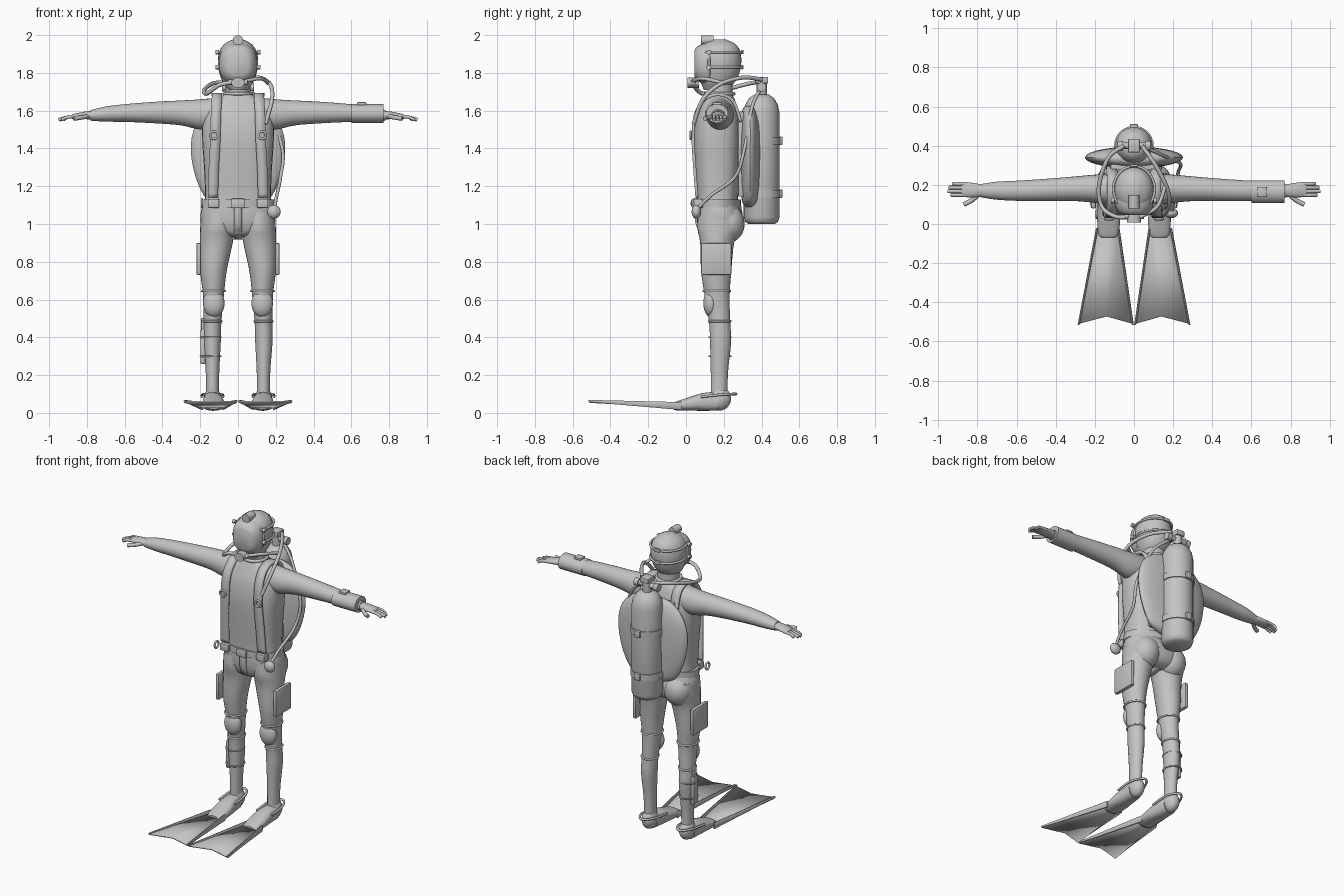
import bpy
import bmesh
import math
from mathutils import Matrix, Vector

default_cube = bpy.data.objects.get("Cube")
if default_cube:
    bpy.data.objects.remove(default_cube, do_unlink=True)

# One neutral grey for the whole figure
grey = bpy.data.materials.new("neutral grey")
grey.use_nodes = True
grey.diffuse_color = (0.55, 0.55, 0.55, 1)
grey.node_tree.nodes["Principled BSDF"].inputs["Base Color"].default_value = grey.diffuse_color


def finish(name, bm, mirror=False):
    """Turn a bmesh into a smooth-shaded object, optionally mirrored across x."""
    bmesh.ops.recalc_face_normals(bm, faces=bm.faces)
    mesh = bpy.data.meshes.new(name)
    bm.to_mesh(mesh)
    bm.free()
    return place(name, mesh, mirror)


def place(name, mesh, mirror):
    mesh.materials.clear()
    mesh.materials.append(grey)
    mesh.shade_smooth()
    mesh.set_sharp_from_angle(angle=math.radians(40))
    obj = bpy.data.objects.new(name, mesh)
    bpy.context.scene.collection.objects.link(obj)
    if mirror:
        modifier = obj.modifiers.new("Mirror", 'MIRROR')
        modifier.use_mirror_merge = False
    return obj


def smooth_path(points, steps):
    """Catmull-Rom interpolation of equally long tuples."""
    result = []
    last = len(points) - 1
    for i in range(last):
        a, b, c, d = (points[max(0, min(last, i + k))] for k in (-1, 0, 1, 2))
        for s in range(steps):
            t = s / steps
            result.append([q + t * ((r - p) + t * ((2 * p - 5 * q + 4 * r - w)
                           + t * (3 * q - p - 3 * r + w))) / 2
                           for p, q, r, w in zip(a, b, c, d)])
    return result + [list(points[last])]


def loft(name, axis, stations, mirror=False, steps=4, power=2.0, sides=28):
    """Stations: position on the axis, two centre coordinates, two radii."""
    along = "xyz".index(axis)
    first, second = [i for i in range(3) if i != along]
    bm = bmesh.new()
    rings = []
    for position, c1, c2, r1, r2 in smooth_path(stations, steps):
        ring = []
        for k in range(sides):
            angle = math.tau * k / sides
            ca, sa = math.cos(angle), math.sin(angle)
            co = Vector()
            co[along] = position
            co[first] = c1 + r1 * math.copysign(abs(ca) ** (2 / power), ca)
            co[second] = c2 + r2 * math.copysign(abs(sa) ** (2 / power), sa)
            ring.append(bm.verts.new(co))
        rings.append(ring)
    for low, high in zip(rings, rings[1:]):
        for k in range(sides):
            n = (k + 1) % sides
            bm.faces.new((low[k], low[n], high[n], high[k]))
    bm.faces.new(rings[0])
    bm.faces.new(rings[-1])
    return finish(name, bm, mirror)


def cylinder(name, axis, start, end, centre, radii, mirror=False):
    return loft(name, axis, [(start, *centre, *radii), (end, *centre, *radii)], mirror, steps=1)


def ellipsoid(name, centre, radii, mirror=False):
    bm = bmesh.new()
    shape = Matrix.Translation(centre) @ Matrix.Diagonal((*radii, 1))
    bmesh.ops.create_uvsphere(bm, u_segments=28, v_segments=18, radius=1, matrix=shape)
    return finish(name, bm, mirror)


def box(name, centre, size, mirror=False, bevel=0.006):
    bm = bmesh.new()
    shape = Matrix.Translation(centre) @ Matrix.Diagonal((*size, 1))
    bmesh.ops.create_cube(bm, size=1, matrix=shape)
    bmesh.ops.bevel(bm, geom=bm.edges[:], offset=bevel, segments=2, affect='EDGES', profile=0.5)
    return finish(name, bm, mirror)


def tube(name, points, radius, mirror=False, closed=False):
    curve = bpy.data.curves.new(name, 'CURVE')
    curve.dimensions = '3D'
    curve.bevel_depth = radius
    curve.bevel_resolution = 3
    curve.use_fill_caps = True
    path = points if closed else smooth_path(points, 6)
    spline = curve.splines.new('POLY')
    spline.points.add(len(path) - 1)
    spline.use_cyclic_u = closed
    for point, co in zip(spline.points, path):
        point.co = (*co, 1)
    helper = bpy.data.objects.new(name + " path", curve)
    mesh = bpy.data.meshes.new_from_object(helper)
    bpy.data.objects.remove(helper)
    return place(name, mesh, mirror)


def ring(name, centre, u, v, radius, mirror=False):
    """Closed tube around centre, spanned by two radius vectors."""
    c, u, v = Vector(centre), Vector(u), Vector(v)
    turns = [math.tau * k / 28 for k in range(28)]
    return tube(name, [c + u * math.cos(a) + v * math.sin(a) for a in turns], radius, mirror, True)


def webbing(name, points, width, mirror=False):
    """Flat strap following a path, spread sideways in x."""
    bm = bmesh.new()
    pairs = [[bm.verts.new((x + side * width / 2, y, z)) for side in (-1, 1)]
             for x, y, z in smooth_path(points, 5)]
    for (a, b), (c, d) in zip(pairs, pairs[1:]):
        bm.faces.new((a, b, d, c))
    obj = finish(name, bm, mirror)
    solid = obj.modifiers.new("Thickness", 'SOLIDIFY')
    solid.thickness = 0.016
    solid.offset = 0
    return obj


# Body
loft("torso", 'z', [(1.06, 0, .165, .185, .11), (1.15, 0, .165, .175, .11), (1.3, 0, .165, .18, .12),
                    (1.45, 0, .165, .19, .125), (1.56, 0, .17, .185, .115),
                    (1.64, 0, .175, .15, .09), (1.685, 0, .175, .075, .07)], power=2.7)
loft("pelvis", 'z', [(1.12, 0, .165, .18, .11), (1.06, 0, .175, .197, .12), (1.0, 0, .18, .19, .12),
                     (.95, 0, .18, .13, .1), (.93, 0, .18, .07, .06)], power=2.3)
ellipsoid("buttock", (.1, .22, 1.0), (.09, .09, .1), True)
loft("leg", 'z', [(1.06, .105, .175, .09, .11), (.98, .108, .175, .092, .115), (.9, .115, .165, .087, .09),
                  (.75, .13, .16, .07, .08), (.62, .13, .165, .055, .066), (.48, .135, .178, .047, .056),
                  (.38, .137, .183, .046, .056), (.22, .135, .177, .036, .046),
                  (.1, .135, .175, .034, .044)], True)
loft("arm", 'x', [(.1, .175, 1.585, .08, .085), (.2, .18, 1.58, .072, .08), (.3, .18, 1.588, .063, .066),
                  (.42, .175, 1.59, .058, .058), (.58, .17, 1.588, .052, .048),
                  (.7, .17, 1.582, .046, .04), (.78, .17, 1.575, .034, .028)], True)

# Hands
loft("palm", 'x', [(.76, .17, 1.575, .028, .023), (.81, .172, 1.575, .036, .02),
                   (.86, .175, 1.57, .038, .015), (.88, .175, 1.568, .034, .011)], True)
for index, reach in enumerate((.935, .95, .945, .925)):
    y = .148 + index * .019
    tube("finger", [(.85, y, 1.57), (.9, y, 1.566), (reach, y, 1.552)], .0095, True)
tube("thumb", [(.79, .155, 1.572), (.83, .12, 1.564), (.87, .1, 1.558)], .012, True)
cylinder("left_cuff", 'x', .6, .77, (.165, 1.585), (.058, .05))
box("wrist_computer", (.655, .165, 1.637), (.05, .05, .016))

# Neck, head and mask
cylinder("neck", 'z', 1.65, 1.78, (0, .18), (.066, .066))
ring("neck_seal", (0, .178, 1.69), (.072, 0, 0), (0, .074, 0), .01)
loft("head", 'z', [(1.71, 0, .155, .05, .06), (1.76, 0, .17, .085, .095), (1.83, 0, .175, .105, .115),
                   (1.9, 0, .175, .102, .115), (1.95, 0, .177, .075, .088), (1.978, 0, .178, .025, .03)])
loft("face_mask", 'y', [(.045, 0, 1.85, .06, .07), (.06, 0, 1.85, .08, .09),
                        (.09, 0, 1.848, .096, .106), (.125, 0, 1.848, .1, .112)], power=2.5)
ring("mask_rim", (0, .122, 1.848), (.1, 0, 0), (0, 0, .112), .007)
for z in (1.83, 1.91):
    ring("head_band", (0, .178, z), (.106, 0, 0), (0, .118, 0), .007)
    cylinder("band_clip", 'x', .1, .118, (.12, z), (.014, .012), True)
    box("back_buckle", (0, .298, z), (.04, .012, .022), bevel=.003)
cylinder("head_lamp", 'y', .08, .145, (0, 1.973), (.027, .026))
cylinder("regulator", 'y', .008, .07, (0, 1.748), (.035, .027))
cylinder("regulator_ports", 'x', -.05, .05, (.04, 1.75), (.014, .014))

# Air tank and buoyancy wing
loft("tank", 'z', [(1.0, 0, .4, .07, .07), (1.012, 0, .4, .087, .087), (1.035, 0, .4, .095, .095),
                   (1.59, 0, .4, .095, .095), (1.63, 0, .4, .087, .087), (1.665, 0, .4, .067, .067),
                   (1.685, 0, .4, .04, .04)], steps=1)
for z in (1.16, 1.44):
    cylinder("tank_band", 'z', z - .02, z + .02, (0, .4), (.101, .101))
    box("band_buckle", (0, .5, z), (.04, .022, .045))
cylinder("tank_valve", 'z', 1.67, 1.77, (0, .4), (.028, .028))
box("first_stage", (0, .4, 1.762), (.06, .07, .035))
cylinder("valve_bar", 'x', -.06, .06, (.4, 1.725), (.016, .016))
cylinder("valve_knob", 'x', .055, .085, (.4, 1.725), (.024, .024), True)
loft("buoyancy_wing", 'z', [(1.09, 0, .34, .08, .025), (1.13, 0, .34, .165, .045), (1.25, 0, .34, .225, .053),
                            (1.4, 0, .34, .25, .055), (1.52, 0, .34, .225, .05),
                            (1.6, 0, .335, .15, .038), (1.625, 0, .335, .08, .02)])
box("back_plate", (0, .29, 1.37), (.24, .03, .45))

# Harness
webbing("shoulder_strap", [(.115, .29, 1.54), (.112, .25, 1.65), (.112, .175, 1.685), (.112, .1, 1.66),
                           (.117, .05, 1.58), (.12, .038, 1.45), (.128, .046, 1.3),
                           (.133, .058, 1.14)], .054, True)
ring("chest_ring", (.128, .025, 1.47), (.02, 0, 0), (0, 0, .02), .006, True)
cylinder("belt", 'z', 1.088, 1.13, (0, .167), (.196, .124))
box("belt_buckle", (0, .04, 1.109), (.07, .02, .05))
box("belt_weight", (.13, .065, 1.109), (.06, .05, .048), True)
webbing("crotch_strap", [(0, .052, 1.1), (0, .054, 1.03), (0, .075, .97), (0, .15, .925),
                         (0, .24, .95), (0, .29, 1.03), (0, .28, 1.11)], .042)
ring("hip_ring", (-.19, .05, 1.11), (0, .02, 0), (0, 0, .022), .006)

# Hoses and gauge
tube("breathing_hose", [(-.05, .4, 1.75), (-.13, .34, 1.745), (-.178, .2, 1.71), (-.165, .09, 1.69),
                        (-.1, .04, 1.735), (-.03, .035, 1.75)], .011)
tube("inflator_hose", [(.04, .4, 1.765), (.11, .3, 1.775), (.17, .18, 1.74),
                       (.18, .09, 1.66), (.145, .04, 1.53)], .011)
tube("face_hose", [(.16, .2, 1.745), (.12, .09, 1.77), (.03, .035, 1.755)], .01)
tube("gauge_hose", [(.04, .4, 1.72), (.15, .35, 1.62), (.235, .31, 1.4), (.225, .26, 1.25),
                    (.205, .13, 1.15), (.192, .06, 1.08)], .009)
ellipsoid("pressure_gauge", (.19, .055, 1.065), (.036, .025, .036))

# Leg gear
box("thigh_pocket", (.208, .16, .815), (.026, .16, .17), True, .009)
ellipsoid("knee_pad", (.128, .13, .58), (.057, .038, .072), True)
ring("upper_knee_band", (.13, .163, .645), (.06, 0, 0), (0, .07, 0), .006, True)
ring("lower_knee_band", (.135, .178, .485), (.048, 0, 0), (0, .057, 0), .006, True)
box("knife_sheath", (-.186, .18, .35), (.026, .045, .18))
box("knife_handle", (-.186, .18, .465), (.02, .028, .075))
for z in (.3, .4):
    ring("sheath_strap", (-.145, .18, z), (.053, 0, 0), (0, .057, 0), .005)

# Boots and fins
ellipsoid("boot_heel", (.135, .18, .075), (.045, .058, .062), True)
loft("foot_pocket", 'y', [(-.07, .13, .036, .035, .015), (-.05, .13, .037, .052, .024),
                          (.02, .13, .048, .058, .036), (.09, .132, .058, .052, .047),
                          (.17, .135, .062, .045, .05)], True, power=2.5)
tube("heel_strap", [(.08, .08, .085), (.085, .2, .098), (.135, .265, .1),
                    (.185, .2, .098), (.19, .08, .085)], .007, True)
blade = bmesh.new()
rows = [[blade.verts.new((x, y, z)) for x, y in row] for z, row in (
    (.036, ((.08, -.02), (.132, -.02), (.188, -.02))),
    (.063, ((.004, -.51), (.14, -.472), (.285, -.51))))]
for k in range(2):
    blade.faces.new((rows[0][k], rows[0][k + 1], rows[1][k + 1], rows[1][k]))
finish("fin_blade", blade, True).modifiers.new("Thickness", 'SOLIDIFY').thickness = 0.01
for base, tip in ((.08, .006), (.188, .283)):
    loft("fin_rail", 'y', [(-.02, base, .036, .006, .022), (-.515, tip, .063, .005, .006)],
         True, steps=1, sides=10)
